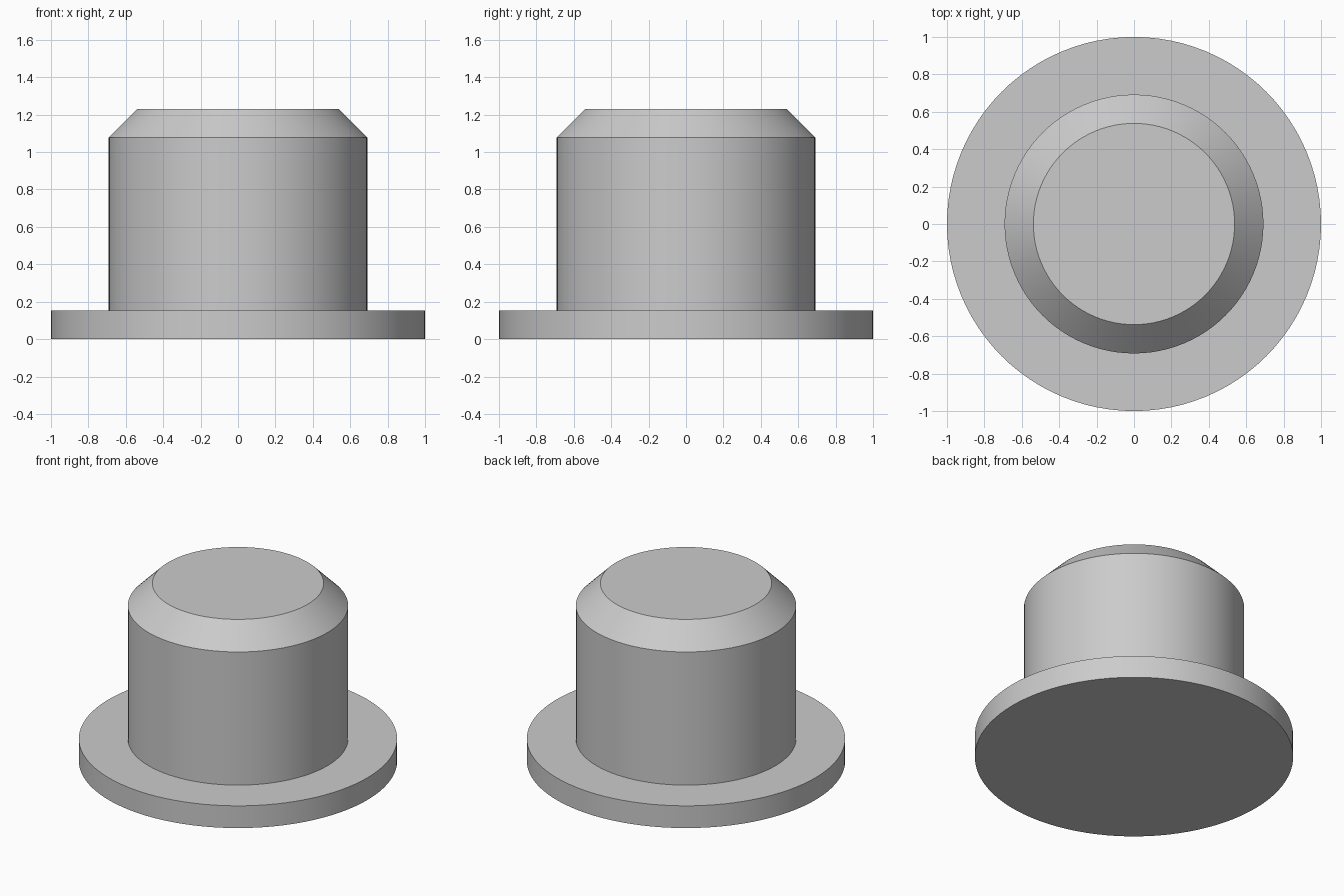
import bpy
import bmesh
import math

SEGMENTS = 96

old = bpy.data.objects.get("Cube")
if old:
    bpy.data.objects.remove(old, do_unlink=True)

# Single plain grey
grey = bpy.data.materials.new("plain_grey")
grey.use_nodes = True
colour = (0.6, 0.6, 0.6, 1.0)
grey.diffuse_color = colour
grey.node_tree.nodes["Principled BSDF"].inputs["Base Color"].default_value = colour


def turned_solid(name, profile):
    """Turn a (radius, height) profile about z and cap both ends."""
    bm = bmesh.new()
    rings = []
    for radius, z in profile:
        angles = [math.tau * i / SEGMENTS for i in range(SEGMENTS)]
        rings.append([bm.verts.new((radius * math.cos(a), radius * math.sin(a), z))
                      for a in angles])
    for low, high in zip(rings, rings[1:]):
        for i in range(SEGMENTS):
            j = (i + 1) % SEGMENTS
            bm.faces.new((low[i], low[j], high[j], high[i]))
    bm.faces.new(rings[0][::-1])
    bm.faces.new(rings[-1])
    mesh = bpy.data.meshes.new(name)
    bm.to_mesh(mesh)
    bm.free()
    mesh.materials.append(grey)
    obj = bpy.data.objects.new(name, mesh)
    bpy.context.collection.objects.link(obj)
    bpy.ops.object.select_all(action="DESELECT")
    obj.select_set(True)
    bpy.context.view_layer.objects.active = obj
    bpy.ops.object.shade_smooth_by_angle(angle=math.radians(30))
    return obj


# Flange, straight body and chamfered end in one continuous solid
turned_solid("flanged_plug", [
    (1.0, 0.0),
    (1.0, 0.154),
    (0.692, 0.154),
    (0.692, 1.077),
    (0.538, 1.231),
])
